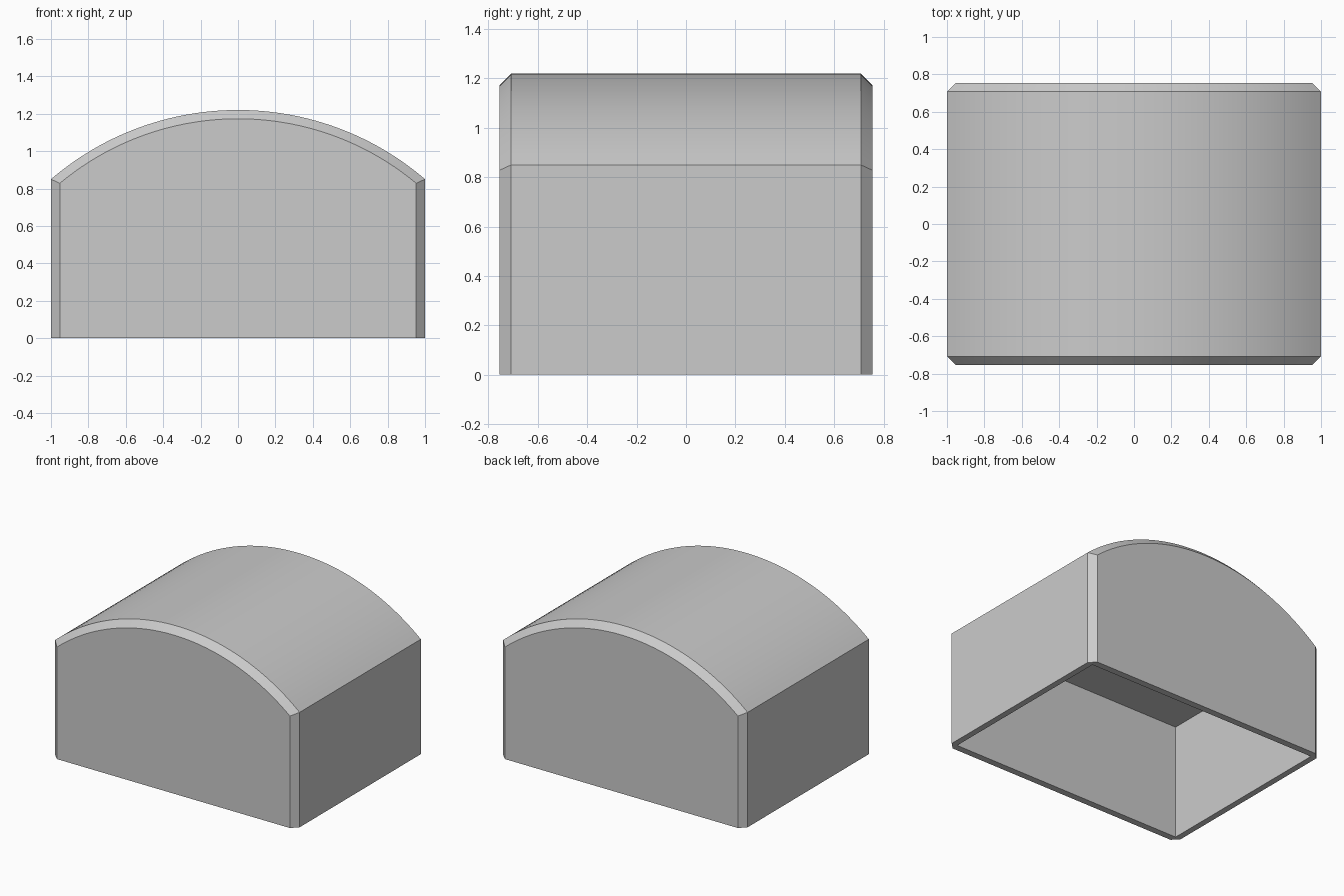
import bpy
import bmesh
from math import sqrt

cube = bpy.data.objects.get("Cube")
if cube:
    bpy.data.objects.remove(cube, do_unlink=True)

HALF_X, HALF_Y = 1.0, 0.755
WALL_TOP, ARCH_TOP = 0.85, 1.22
CHAMFER = 0.047
RISE = ARCH_TOP - WALL_TOP
RADIUS = (HALF_X ** 2 + RISE ** 2) / (2 * RISE)
CENTRE_Z = ARCH_TOP - RADIUS
STEPS = 48

grey = bpy.data.materials.new("plain grey")
grey.use_nodes = True
colour = (0.6, 0.6, 0.6, 1)
grey.diffuse_color = colour
grey.node_tree.nodes["Principled BSDF"].inputs["Base Color"].default_value = colour

bm = bmesh.new()


def arched_ring(inset, y):
    """Arched gable outline, moved inwards along the walls and roof."""
    half, r = HALF_X - inset, RADIUS - inset
    xs = [half - 2 * half * i / STEPS for i in range(STEPS + 1)]
    points = [(half, 0)] + [(x, CENTRE_Z + sqrt(r * r - x * x)) for x in xs] + [(-half, 0)]
    return [bm.verts.new((x, y, z)) for x, z in points]


def rectangle(x, y, z):
    return [bm.verts.new((sx * x, sy * y, z))
            for sx, sy in ((-1, -1), (1, -1), (1, 1), (-1, 1))]


def bridge(a, b, closed=False):
    for i in range(len(a) if closed else len(a) - 1):
        j = (i + 1) % len(a)
        bm.faces.new((a[i], a[j], b[j], b[i]))


# Walls, rounded roof and chamfered gables
edge_y = HALF_Y - CHAMFER
rings = [arched_ring(CHAMFER, -HALF_Y), arched_ring(0, -edge_y),
         arched_ring(0, edge_y), arched_ring(CHAMFER, HALF_Y)]
for a, b in zip(rings, rings[1:]):
    bridge(a, b)
bm.faces.new(rings[0])
bm.faces.new(rings[-1])

# Flat rim and open box cavity with a level ceiling
mouth = rectangle(0.955, 0.705, 0)
ceiling = rectangle(0.955, 0.705, WALL_TOP)
bridge(mouth, ceiling, closed=True)
bm.faces.new(ceiling)
front, front_side, back_side, back = rings
corners = [(front_side[-1], front[-1]), (front[0], front_side[0]),
           (back_side[0], back[0]), (back[-1], back_side[-1])]
for i in range(4):
    j = (i + 1) % 4
    bm.faces.new((*corners[i], mouth[i]))
    bm.faces.new((corners[i][1], corners[j][0], mouth[j], mouth[i]))

bmesh.ops.recalc_face_normals(bm, faces=bm.faces[:])
mesh = bpy.data.meshes.new("arched_cover")
bm.to_mesh(mesh)
bm.free()
mesh.materials.append(grey)
cover = bpy.data.objects.new("arched_cover", mesh)
bpy.context.collection.objects.link(cover)

# Smooth roof with crisp edges
bpy.ops.object.select_all(action="DESELECT")
cover.select_set(True)
bpy.context.view_layer.objects.active = cover
bpy.ops.object.shade_smooth_by_angle(angle=0.4)
